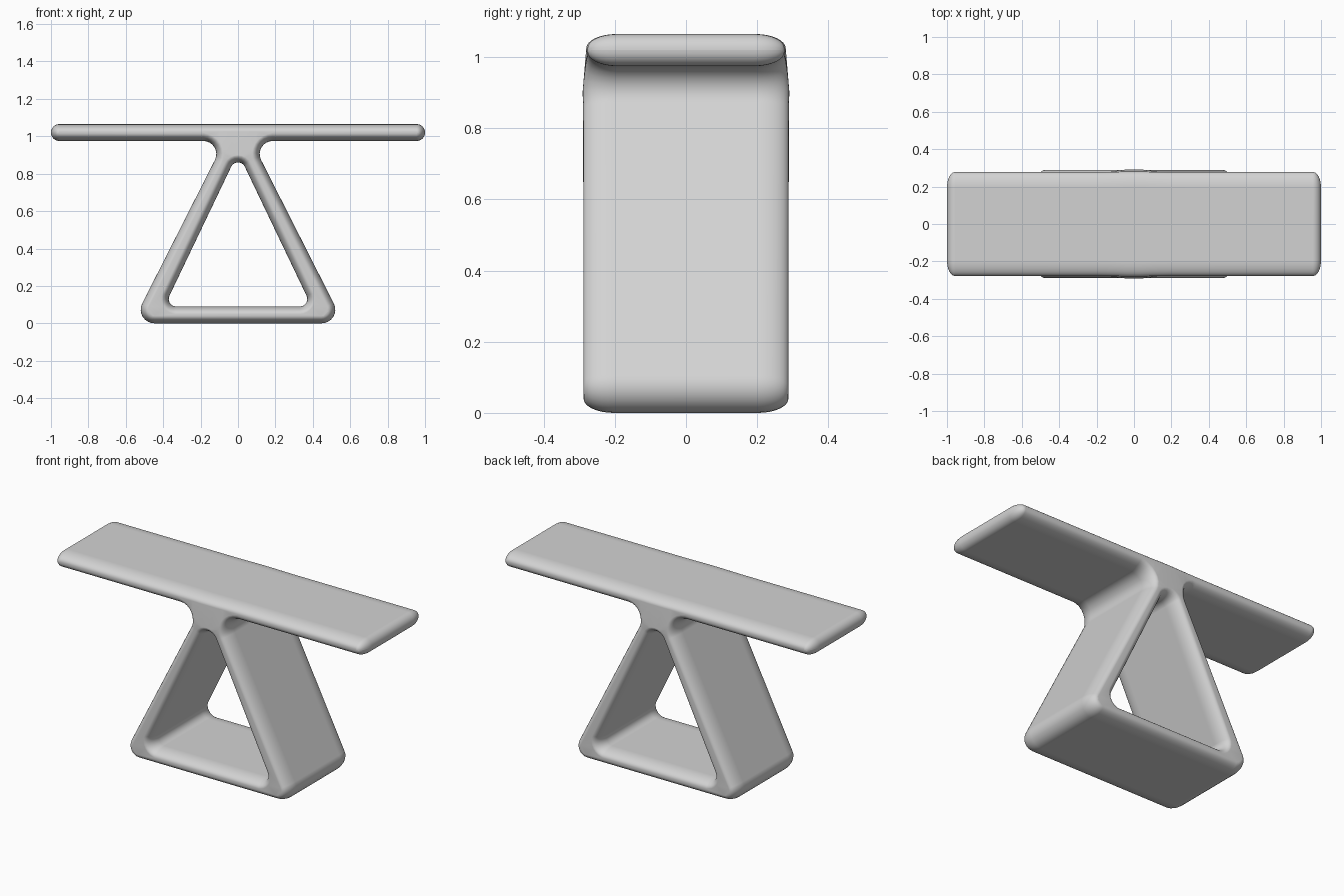
import bpy
import bmesh
from math import sin, cos, pi, exp
from mathutils import Vector

cube = bpy.data.objects.get("Cube")
if cube:
    bpy.data.objects.remove(cube, do_unlink=True)

grey = bpy.data.materials.new("light grey")
grey.use_nodes = True
colour = (0.65, 0.65, 0.65, 1)
grey.diffuse_color = colour
bsdf = grey.node_tree.nodes["Principled BSDF"]
bsdf.inputs["Base Color"].default_value = colour
bsdf.inputs["Roughness"].default_value = 0.6


def rounded(corners, steps=8):
    """Closed x-z outline with each (x, z, radius) corner turned into an arc."""
    out = []
    for i, (x, z, r) in enumerate(corners):
        p = Vector((x, z))
        if r == 0:
            out.append(p)
            continue
        a = (Vector(corners[i - 1][:2]) - p).normalized()
        b = (Vector(corners[(i + 1) % len(corners)][:2]) - p).normalized()
        half = a.angle(b) / 2
        centre = p + (a + b).normalized() * (r / sin(half))
        reach = r * cos(half) / sin(half)
        u = (p + a * reach - centre) / r
        v = (p + b * reach - centre) / r
        sweep = pi - 2 * half
        for k in range(steps + 1):
            t = k / steps
            d = (u * sin((1 - t) * sweep) + v * sin(t * sweep)) / sin(sweep)
            out.append(centre + d * r)
    return out


def normals(loop):
    """Unit normals pointing to the right of travel."""
    result = []
    for i, p in enumerate(loop):
        a = (p - loop[i - 1]).normalized()
        b = (loop[(i + 1) % len(loop)] - p).normalized()
        t = (a + b).normalized()
        result.append(Vector((t.y, -t.x)))
    return result


def mirrored(half):
    return half + [(-x, z, r) for x, z, r in reversed(half)]


# Outer silhouette, counter-clockwise: base, leg, underside, tabletop
outer = rounded(mirrored([
    (0.566, 0, 0.073), (0.072, 0.975, 0.07), (0.5, 0.975, 0),
    (1, 0.975, 0.0445), (1, 1.065, 0.0445), (0.5, 1.065, 0),
    (0.2, 1.065, 0), (0.1, 1.065, 0), (0.04, 1.065, 0)]))

# Triangular opening, clockwise so its normals also point away from the material
opening = rounded([(0.394, 0.09, 0.04), (-0.394, 0.09, 0.04), (0, 0.913, 0.04)])


def half_depth(x, z):
    """Legs are slightly deeper than the top, with a swell at the joint."""
    t = min(max((z - 0.9) / 0.075, 0), 1)
    t = t * t * (3 - 2 * t)
    swell = exp(-(x / 0.1) ** 2) * exp(-((z - 0.97) / 0.09) ** 2)
    return 0.288 * (1 - t) + 0.277 * t + 0.012 * swell


# Soft elliptical edge: (depth drawn back, inset) pairs from front to back
EDGE_DEPTH, EDGE_INSET, STEPS = 0.085, 0.04, 8
edge = [(EDGE_DEPTH * (1 - cos(k / STEPS * pi / 2)),
         EDGE_INSET * (1 - sin(k / STEPS * pi / 2))) for k in range(STEPS + 1)]
layers = [(-1, d, i) for d, i in edge] + [(1, d, i) for d, i in reversed(edge)]

bm = bmesh.new()
cap_edges = {0: [], len(layers) - 1: []}
for loop in (outer, opening):
    norms = normals(loop)
    rings = []
    for side, drawn, inset in layers:
        ring = []
        for p, n in zip(loop, norms):
            q = p - n * inset
            ring.append(bm.verts.new((q.x, side * (half_depth(p.x, p.y) - drawn), q.y)))
        rings.append(ring)
    count = len(loop)
    for r0, r1 in zip(rings, rings[1:]):
        for i in range(count):
            j = (i + 1) % count
            bm.faces.new((r0[i], r0[j], r1[j], r1[i]))
    for index, edges in cap_edges.items():
        ring = rings[index]
        edges += [bm.edges.get((ring[i], ring[(i + 1) % count])) for i in range(count)]

# Close the front and back around the opening
for edges in cap_edges.values():
    bmesh.ops.triangle_fill(bm, edges=edges, use_beauty=True, normal=(0, 1, 0))
bmesh.ops.recalc_face_normals(bm, faces=bm.faces)

mesh = bpy.data.meshes.new("table_body")
bm.to_mesh(mesh)
bm.free()
mesh.materials.append(grey)
table = bpy.data.objects.new("table_body", mesh)
bpy.context.collection.objects.link(table)

# Smooth shading that keeps the broad faces flat
for poly in mesh.polygons:
    poly.use_smooth = True
weighted = table.modifiers.new("weighted_normals", "WEIGHTED_NORMAL")
weighted.weight = 80
